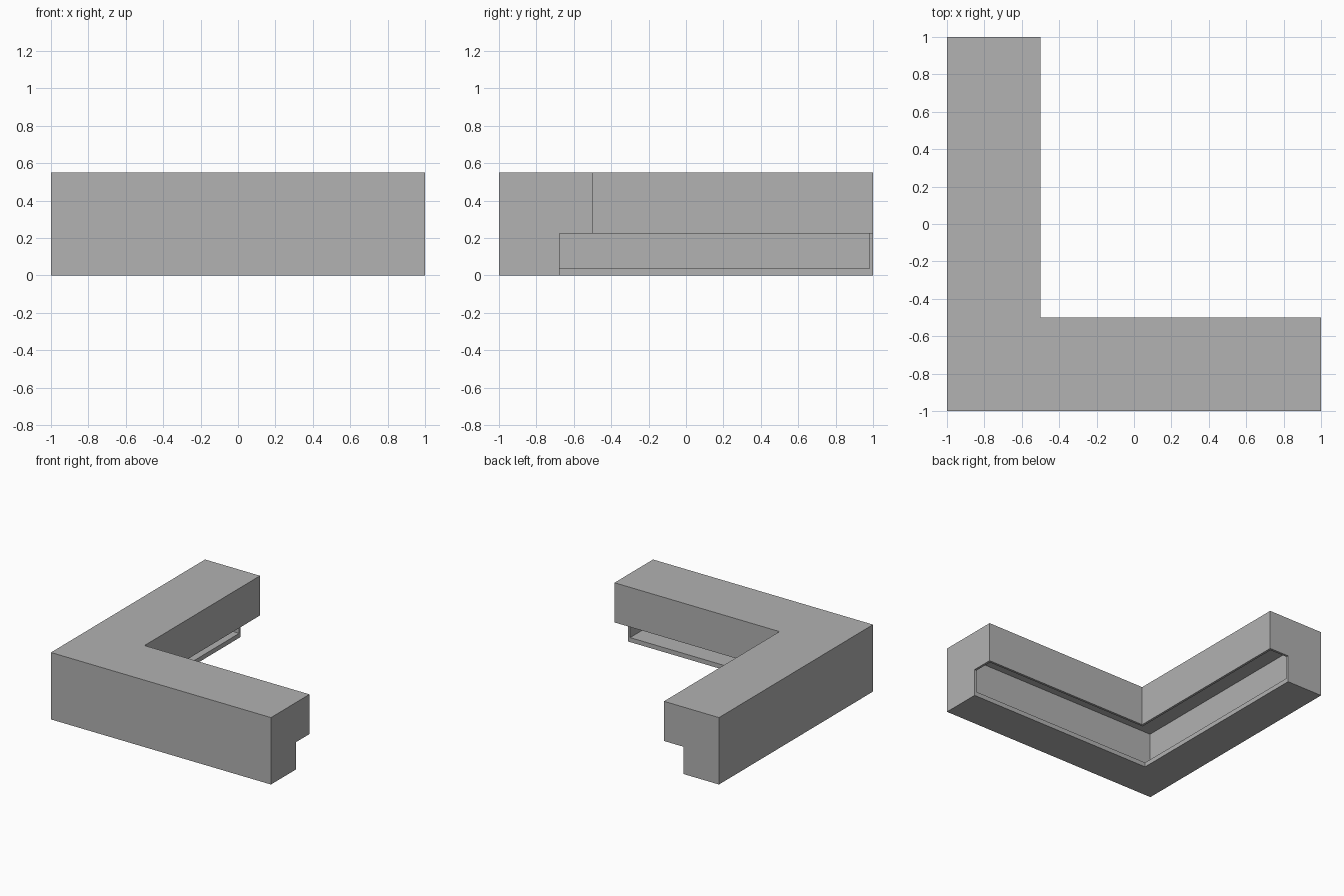
import bpy
import bmesh

cube = bpy.data.objects.get("Cube")
if cube:
    bpy.data.objects.remove(cube, do_unlink=True)

# Overall sizes
HEIGHT = 0.55
TOP_DEPTH = 0.5       # width of the upper overhang
FOOT_DEPTH = 0.324    # width of the lower foot
SOFFIT = 0.224        # height of the overhang's underside
WALL = 0.019
FLOOR = 0.037

grey = bpy.data.materials.new("light grey")
grey.use_nodes = True
colour = (0.445, 0.445, 0.445, 1)
grey.diffuse_color = colour
grey.node_tree.nodes["Principled BSDF"].inputs["Base Color"].default_value = colour


def corner_sweep(name, profile, end):
    """Sweep a (depth, height) profile round the mitred corner of two arms."""
    bm = bmesh.new()
    rings = []
    for station in range(3):
        ring = []
        for depth, z in profile:
            inner = depth - 1
            x = end if station == 0 else inner
            y = end if station == 2 else inner
            ring.append(bm.verts.new((x, y, z)))
        rings.append(ring)
    n = len(profile)
    for a, b in zip(rings, rings[1:]):
        for i in range(n):
            j = (i + 1) % n
            bm.faces.new((a[i], a[j], b[j], b[i]))
    bm.faces.new(rings[0])
    bm.faces.new(rings[2])
    bmesh.ops.recalc_face_normals(bm, faces=bm.faces)
    mesh = bpy.data.meshes.new(name)
    bm.to_mesh(mesh)
    bm.free()
    mesh.materials.append(grey)
    obj = bpy.data.objects.new(name, mesh)
    bpy.context.collection.objects.link(obj)
    return obj


# Stepped corner casing
casing = corner_sweep("corner_casing", [
    (0, 0), (FOOT_DEPTH, 0), (FOOT_DEPTH, SOFFIT),
    (TOP_DEPTH, SOFFIT), (TOP_DEPTH, HEIGHT), (0, HEIGHT)], 1)

# Hollow interior, open along the inside of the step and closed at both ends
lip = TOP_DEPTH - WALL
roof = HEIGHT - WALL
cavity = corner_sweep("cavity_cutter", [
    (WALL, FLOOR), (lip, FLOOR), (lip, roof), (WALL, roof)], 1 - WALL)
cavity.hide_render = True

cut = casing.modifiers.new("hollow", "BOOLEAN")
cut.operation = "DIFFERENCE"
cut.solver = "EXACT"
cut.object = cavity
bpy.context.view_layer.objects.active = casing
casing.select_set(True)
bpy.ops.object.modifier_apply(modifier=cut.name)
bpy.data.objects.remove(cavity, do_unlink=True)
